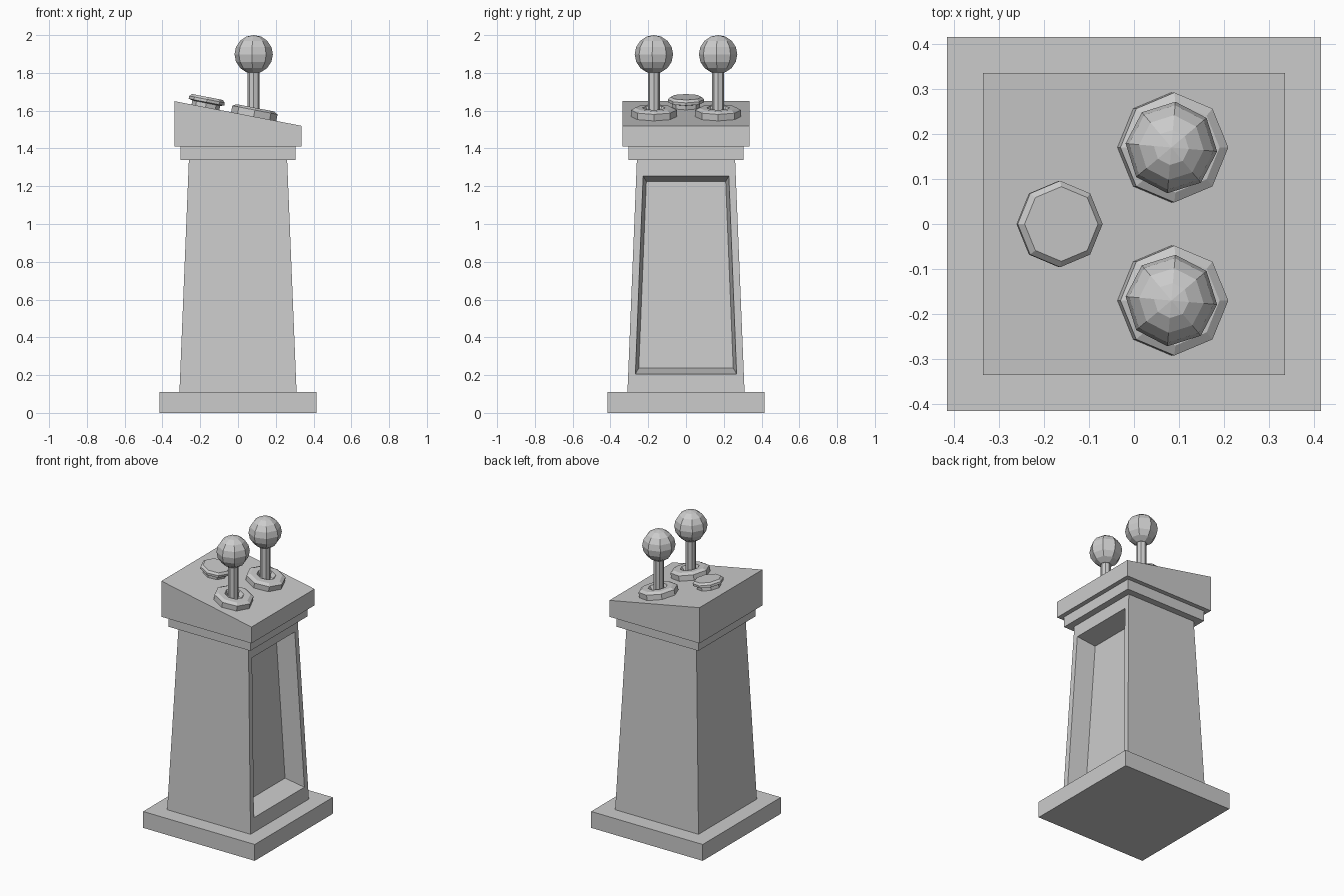
import bpy, bmesh
from math import atan2, cos, sin, pi, radians

if "Cube" in bpy.data.objects:
    bpy.data.objects.remove(bpy.data.objects["Cube"])

SLOPE = 0.13 / 0.67
TILT = atan2(0.13, 0.67)


def top_z(x):
    return 1.585 - SLOPE * x


def finish(bm, name, loc=(0, 0, 0), rot=(0, 0, 0)):
    bmesh.ops.recalc_face_normals(bm, faces=bm.faces)
    mesh = bpy.data.meshes.new(name)
    bm.to_mesh(mesh)
    bm.free()
    ob = bpy.data.objects.new(name, mesh)
    ob.location, ob.rotation_euler = loc, rot
    bpy.context.collection.objects.link(ob)
    return ob


def taper_box(z0, z1, h0, h1):
    """Square block with half-width h0 at z0 and h1 at z1."""
    bm = bmesh.new()
    bmesh.ops.create_cube(bm, size=2)
    for v in bm.verts:
        h, z = (h1, z1) if v.co.z > 0 else (h0, z0)
        v.co = (v.co.x * h, v.co.y * h, z)
    return bm


def lathe(name, profile, loc, rot=(0, 0, 0), sides=8):
    """Spin a (radius, height) profile and cap both ends."""
    bm = bmesh.new()
    rings = [[bm.verts.new((r * cos(2 * pi * i / sides), r * sin(2 * pi * i / sides), z))
              for i in range(sides)] for r, z in profile]
    for a, b in zip(rings, rings[1:]):
        for i in range(sides):
            j = (i + 1) % sides
            bm.faces.new((a[i], a[j], b[j], b[i]))
    bm.faces.new(rings[0])
    bm.faces.new(rings[-1])
    return finish(bm, name, loc, rot)


# plinth and collar
finish(taper_box(0, 0.11, 0.415, 0.415), "base_plinth")
finish(taper_box(1.34, 1.41, 0.305, 0.305), "collar")

# tapered column with a recessed panel on the right side
bm = taper_box(0.11, 1.34, 0.31, 0.26)
bm.faces.ensure_lookup_table()
panel = max(bm.faces, key=lambda f: f.calc_center_median().x)
for depth, (zb, hb), (zt, ht) in [(0, (0.205, 0.268), (1.253, 0.227)),
                                  (0.13, (0.238, 0.25), (1.225, 0.21))]:
    bmesh.ops.inset_individual(bm, faces=[panel], thickness=0.01)
    for v in panel.verts:
        up = v.co.z > 0.7
        z, h = (zt, ht) if up else (zb, hb)
        x = 0.31 - 0.05 * (z - 0.11) / 1.23 - depth
        v.co = (x, h if v.co.y > 0 else -h, z)
finish(bm, "column")

# sloped control head
bm = taper_box(1.41, 1.6, 0.335, 0.335)
for v in bm.verts:
    if v.co.z > 1.5:
        v.co.z = top_z(v.co.x)
finish(bm, "control_head")

# push button
lathe("push_button", [(0.075, -0.005), (0.075, 0.022), (0.096, 0.027),
                      (0.096, 0.042), (0.083, 0.055)],
      (-0.172, 0, top_z(-0.172)), (0, TILT, 0))

# two joysticks: dished collar, shaft and ball
for side, y in (("front", -0.17), ("back", 0.17)):
    x = 0.083
    lathe(side + "_stick_collar", [(0.122, -0.005), (0.122, 0.035), (0.1, 0.047),
                                   (0.06, 0.047), (0.045, 0.02)],
          (x, y, top_z(x)), (0, TILT, 0))
    lathe(side + "_stick_shaft", [(0.032, 1.57), (0.032, 1.84)], (x, y, 0))
    bm = bmesh.new()
    bmesh.ops.create_uvsphere(bm, u_segments=8, v_segments=8, radius=0.102)
    finish(bm, side + "_stick_ball", (x, y, 1.898), (0, 0, radians(-5)))
